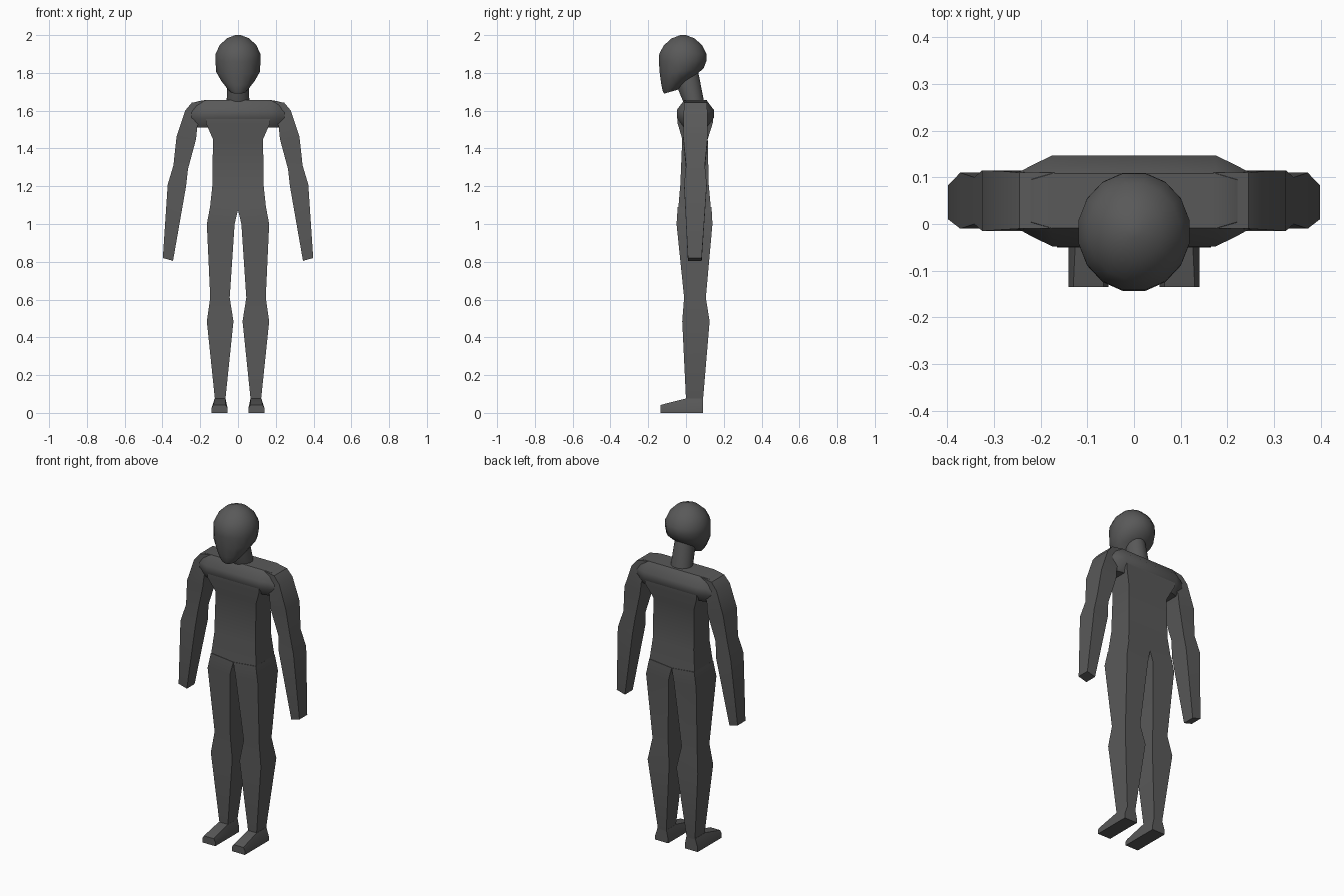
import bpy, bmesh, math

skin = bpy.data.materials.new("dark_grey")
skin.diffuse_color = (0.1, 0.1, 0.1, 1)


def loft(name, rings, angle=30):
    """Skin a list of equal-length point rings and cap both ends."""
    bm = bmesh.new()
    loops = [[bm.verts.new(p) for p in ring] for ring in rings]
    n = len(loops[0])
    for a, b in zip(loops, loops[1:]):
        for i in range(n):
            j = (i + 1) % n
            bm.faces.new((a[i], a[j], b[j], b[i]))
    bm.faces.new(loops[0])
    bm.faces.new(loops[-1])
    bmesh.ops.recalc_face_normals(bm, faces=bm.faces)
    me = bpy.data.meshes.new(name)
    bm.to_mesh(me)
    bm.free()
    me.materials.append(skin)
    ob = bpy.data.objects.new(name, me)
    bpy.context.collection.objects.link(ob)
    bpy.ops.object.select_all(action='DESELECT')
    ob.select_set(True)
    bpy.context.view_layer.objects.active = ob
    bpy.ops.object.shade_smooth_by_angle(angle=math.radians(angle))
    return ob


def slab(xa, za, xb, zb, y0, y1, s=1):
    """Rectangular section between an outer and an inner point."""
    return [(s * xa, y0, za), (s * xa, y1, za), (s * xb, y1, zb), (s * xb, y0, zb)]


def oval(rx, y0, y1, z0, z1, n=16):
    """Oval ring from y0 (front, height z0) to y1 (back, height z1)."""
    pts = []
    for i in range(n):
        a = 2 * math.pi * (i + 0.5) / n
        t = (math.sin(a) + 1) / 2
        pts.append((rx * math.cos(a), y0 + (y1 - y0) * t, z0 + (z1 - z0) * t))
    return pts


# Head: round skull, with the jaw drawn forward and down
loft("head", [oval(*r) for r in (
    (0.015, -0.030, 0.000, 2.000, 2.000), (0.062, -0.078, 0.048, 1.982, 1.982),
    (0.100, -0.120, 0.088, 1.945, 1.945), (0.121, -0.144, 0.111, 1.900, 1.900),
    (0.121, -0.146, 0.112, 1.860, 1.868), (0.119, -0.141, 0.096, 1.795, 1.825),
    (0.090, -0.132, 0.055, 1.735, 1.790), (0.060, -0.124, -0.005, 1.702, 1.745),
    (0.042, -0.117, -0.040, 1.690, 1.712))], 40)

# Neck
loft("neck", [oval(0.062, -0.015, 0.097, 1.645, 1.645),
              oval(0.056, -0.042, 0.070, 1.71, 1.785),
              oval(0.050, -0.050, 0.060, 1.78, 1.82)], 40)

# Torso
loft("torso", [slab(x, z, -x, z, y0, y1) for x, z, y0, y1 in (
    (0.15, 1.07, -0.042, 0.133), (0.135, 1.21, -0.03, 0.12),
    (0.133, 1.45, -0.02, 0.115), (0.17, 1.535, -0.045, 0.142),
    (0.17, 1.58, -0.045, 0.142))])


# Chest and shoulder bar, tapered at both ends
def chest_ring(x, y0, y1, z0, z1):
    dy, dz = (y1 - y0) * 0.2, (z1 - z0) * 0.35
    return [(x, y0 + dy, z0), (x, y0, z0 + dz), (x, y0, z1 - dz), (x, y0 + dy, z1),
            (x, y1 - dy, z1), (x, y1, z1 - dz), (x, y1, z0 + dz), (x, y1 - dy, z0)]


ends = ((0.175, -0.048, 0.147, 1.51, 1.656), (0.22, -0.026, 0.125, 1.51, 1.648),
        (0.258, -0.005, 0.105, 1.54, 1.61))
loft("chest", [chest_ring(-e[0], *e[1:]) for e in ends[::-1]] +
     [chest_ring(*e) for e in ends], 40)

arm = ((0.17, 1.656, 0.17, 1.54, -0.01, 0.11), (0.245, 1.642, 0.205, 1.54, -0.01, 0.11),
       (0.28, 1.60, 0.215, 1.52, -0.012, 0.113), (0.325, 1.465, 0.222, 1.45, -0.015, 0.115),
       (0.342, 1.31, 0.265, 1.29, 0.0, 0.10), (0.372, 1.21, 0.275, 1.20, -0.01, 0.11),
       (0.398, 0.82, 0.344, 0.805, 0.01, 0.083))
leg = ((0.148, 1.09, 0.0, 1.075, -0.044, 0.135), (0.165, 1.0, 0.018, 1.0, -0.05, 0.14),
       (0.147, 0.61, 0.044, 0.61, -0.01, 0.105), (0.165, 0.485, 0.024, 0.485, -0.02, 0.125),
       (0.122, 0.07, 0.067, 0.07, 0.0, 0.09))
foot = ((-0.135, 0.042, 0.065, 0.13), (-0.005, 0.075, 0.066, 0.124), (0.09, 0.075, 0.066, 0.124))

# Arms, legs and feet on both sides
for side, s in (("right", -1), ("left", 1)):
    loft(side + "_arm", [slab(*r, s) for r in arm])
    loft(side + "_leg", [slab(*r, s) for r in leg])
    loft(side + "_foot", [[(s * 0.055, y, 0), (s * 0.14, y, 0), (s * 0.14, y, 0.025),
                           (s * x1, y, z), (s * x0, y, z), (s * 0.055, y, 0.025)]
                          for y, z, x0, x1 in foot])
